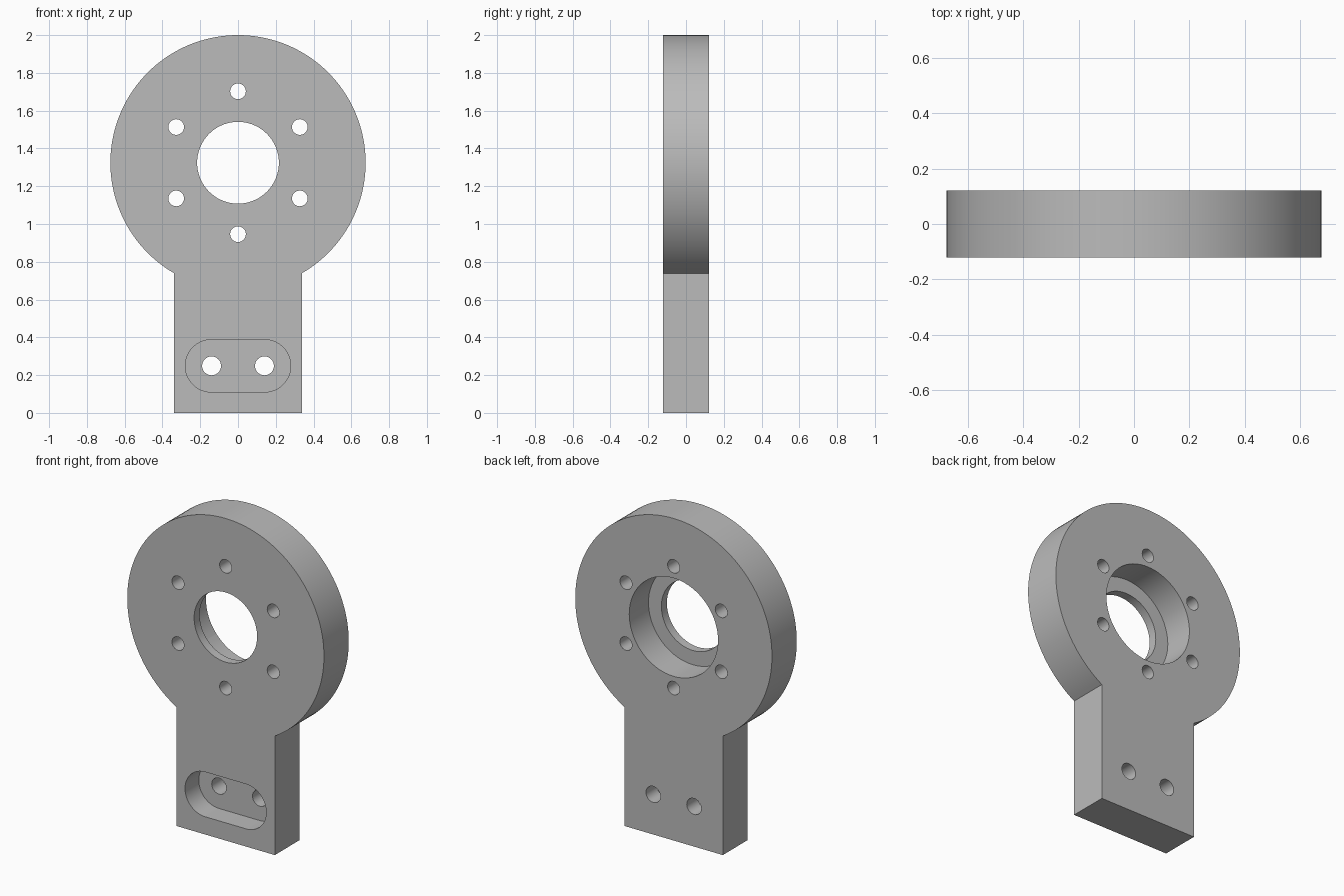
import bpy, bmesh
from math import sin, cos, pi, radians
from mathutils import Vector

if "Cube" in bpy.data.objects:
    bpy.data.objects.remove(bpy.data.objects["Cube"], do_unlink=True)

HALF = 0.1215            # half thickness of the plate
RADIUS = 0.6757          # round head
CENTRE = 2 - RADIUS      # height of the head centre
SLOT_Z = 0.249
SLOT_X = 0.14

grey = bpy.data.materials.new("plain grey")
grey.use_nodes = True
grey.diffuse_color = (0.5, 0.5, 0.5, 1)
grey.node_tree.nodes["Principled BSDF"].inputs["Base Color"].default_value = (0.5, 0.5, 0.5, 1)


def arc(cx, cz, r, start, end, steps):
    """Points on an arc in the xz plane, angles in degrees."""
    angles = [radians(start + (end - start) * i / steps) for i in range(steps + 1)]
    return [(cx + r * cos(a), cz + r * sin(a)) for a in angles]


def prism(name, outline, y0, y1):
    """Extrude an xz outline from y0 to y1."""
    bm = bmesh.new()
    face = bm.faces.new([bm.verts.new((x, y0, z)) for x, z in outline])
    new = bmesh.ops.extrude_face_region(bm, geom=[face])["geom"]
    moved = [v for v in new if isinstance(v, bmesh.types.BMVert)]
    bmesh.ops.translate(bm, verts=moved, vec=Vector((0, y1 - y0, 0)))
    bmesh.ops.recalc_face_normals(bm, faces=bm.faces)
    mesh = bpy.data.meshes.new(name)
    bm.to_mesh(mesh)
    bm.free()
    obj = bpy.data.objects.new(name, mesh)
    bpy.context.collection.objects.link(obj)
    return obj


def cut(body, outline, y0=-1, y1=1):
    """Cut a prism out of the body, then discard the cutter."""
    cutter = prism("cutter", outline, y0, y1)
    cutter.hide_render = True
    mod = body.modifiers.new("cut", 'BOOLEAN')
    mod.operation = 'DIFFERENCE'
    mod.solver = 'EXACT'
    mod.object = cutter
    bpy.ops.object.modifier_apply(modifier=mod.name)
    bpy.data.objects.remove(cutter, do_unlink=True)


def circle(cx, cz, r, steps):
    return arc(cx, cz, r, 0, 360, steps)[:-1]


# Round head with a straight leg half as wide
leg = RADIUS / 2
plate = prism("mounting_plate",
              arc(0, CENTRE, RADIUS, -60, 240, 120) + [(-leg, 0), (leg, 0)], -HALF, HALF)
plate.data.materials.append(grey)
bpy.ops.object.select_all(action='DESELECT')
plate.select_set(True)
bpy.context.view_layer.objects.active = plate

# Central bore, with a wider bearing seat from the back
cut(plate, circle(0, CENTRE, 0.2165, 72))
cut(plate, circle(0, CENTRE, 0.305, 72), -HALF + 0.054, 1)

# Ring of bolt holes
for i in range(6):
    a = pi / 2 + i * pi / 3
    cut(plate, circle(0.378 * cos(a), CENTRE + 0.378 * sin(a), 0.0415, 32))

# Rounded slot recessed into the front, with two through holes
slot = arc(SLOT_X, SLOT_Z, 0.139, -90, 90, 32) + arc(-SLOT_X, SLOT_Z, 0.139, 90, 270, 32)
cut(plate, slot, -1, -HALF + 0.135)
for side in (-1, 1):
    cut(plate, circle(side * SLOT_X, SLOT_Z, 0.05, 32))

bpy.ops.object.shade_smooth_by_angle(angle=radians(30))
